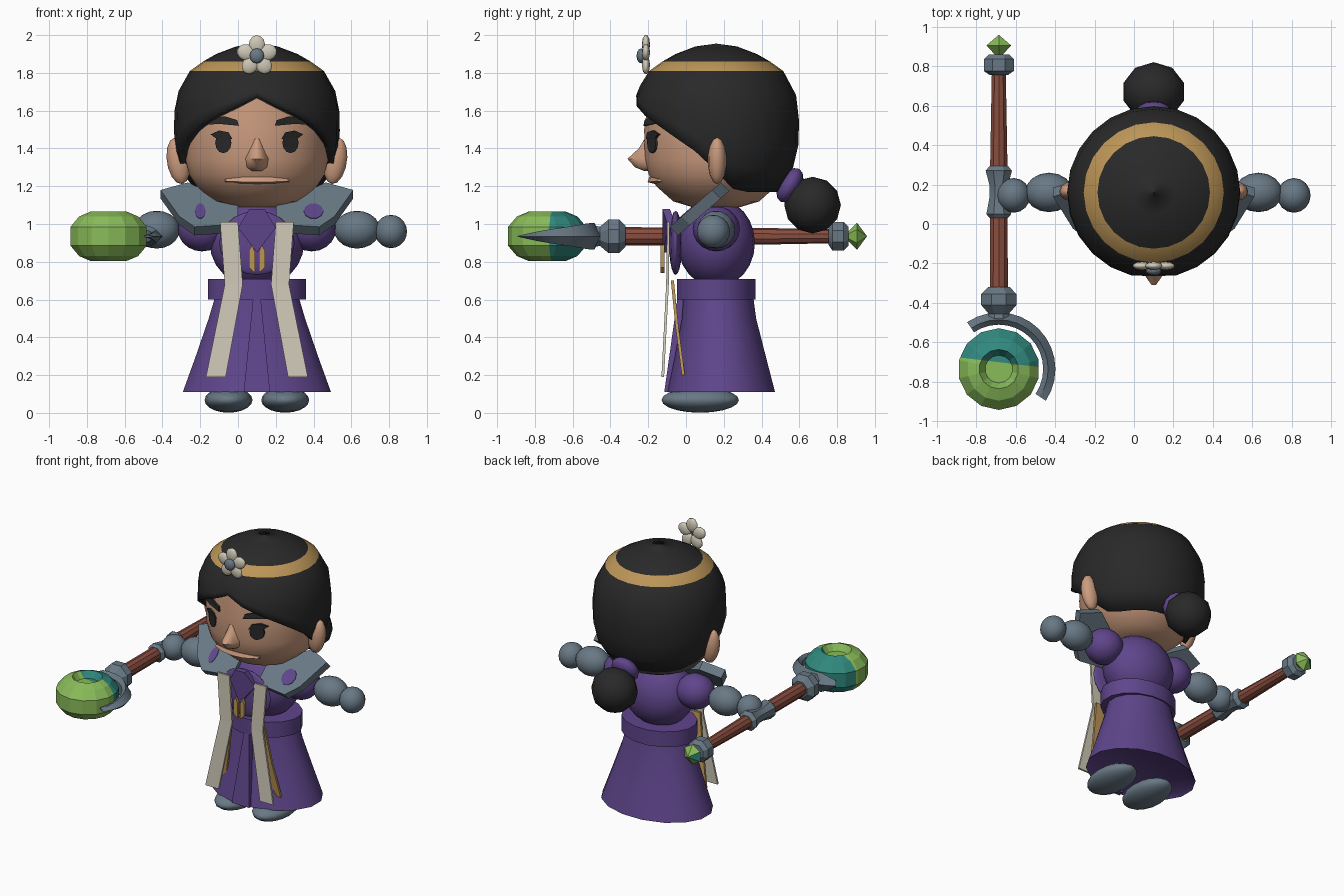
import bpy, bmesh, math
from mathutils import Vector

if "Cube" in bpy.data.objects:
    bpy.data.objects.remove(bpy.data.objects["Cube"])

CX, CY = 0.1, 0.16   # body axis


def mat(name, rgb):
    m = bpy.data.materials.new(name)
    m.diffuse_color = (*rgb, 1)
    m.use_nodes = True
    m.node_tree.nodes["Principled BSDF"].inputs["Base Color"].default_value = m.diffuse_color
    return m


BLACK = mat("hair black", (0.022, 0.022, 0.022))
SKIN = mat("skin", (0.60, 0.33, 0.21))
PURPLE = mat("robe purple", (0.115, 0.06, 0.26))
STEEL = mat("blue grey", (0.14, 0.19, 0.235))
CREAM = mat("cream", (0.62, 0.58, 0.47))
GOLD = mat("gold", (0.50, 0.30, 0.095))
WOOD = mat("red brown", (0.25, 0.075, 0.05))
GREEN = mat("orb green", (0.25, 0.50, 0.10))
TEAL = mat("orb teal", (0.03, 0.25, 0.21))


def finish(name, bm, mats, angle=35):
    bmesh.ops.remove_doubles(bm, verts=bm.verts, dist=1e-5)
    bmesh.ops.recalc_face_normals(bm, faces=bm.faces)
    me = bpy.data.meshes.new(name)
    bm.to_mesh(me)
    bm.free()
    for m in (mats if isinstance(mats, list) else [mats]):
        me.materials.append(m)
    if angle:
        me.polygons.foreach_set("use_smooth", [True] * len(me.polygons))
        me.set_sharp_from_angle(angle=math.radians(angle))
    ob = bpy.data.objects.new(name, me)
    bpy.context.collection.objects.link(ob)
    return ob


def loft(name, rings, mats, angle=35, caps=True, rule=None):
    """Skin a list of closed rings; rule(row) gives the material index."""
    bm = bmesh.new()
    vs = [[bm.verts.new(p) for p in r] for r in rings]
    n = len(rings[0])
    for i in range(len(vs) - 1):
        for j in range(n):
            k = (j + 1) % n
            f = bm.faces.new((vs[i][j], vs[i][k], vs[i + 1][k], vs[i + 1][j]))
            f.material_index = rule(i) if rule else 0
    if caps:
        bm.faces.new(vs[0])
        bm.faces.new(vs[-1])
    return finish(name, bm, mats, angle)


def circle(n, rx, ry, c, axis="z"):
    out = []
    for i in range(n):
        a = 2 * math.pi * (i + 0.5) / n
        u, v = rx * math.cos(a), ry * math.sin(a)
        out.append((c[0] + u, c[1] + v, c[2]) if axis == "z" else (c[0] + u, c[1], c[2] + v))
    return out


def ball(name, c, r, m, seg=16, tilt=(0, 0, 0), angle=50):
    bm = bmesh.new()
    bmesh.ops.create_uvsphere(bm, u_segments=seg, v_segments=max(6, seg * 5 // 8), radius=1)
    ob = finish(name, bm, m, angle)
    ob.location, ob.scale, ob.rotation_euler = c, r, tilt
    return ob


def plate(name, pts, yf, depth, m):
    """Outline in x,z laid on the depth surface yf and pushed back by depth."""
    front = [Vector((x, yf(x, z), z)) for x, z in pts]
    return loft(name, [front, [p + Vector(depth) for p in front]], m, 0)


def mirrored(pts, s):
    return [(CX + s * x, z) for x, z in pts]


def interp(table, t):
    if t <= table[0][0]:
        return table[0][1]
    for (a, u), (b, v) in zip(table, table[1:]):
        if t <= b:
            return u + (v - u) * (t - a) / (b - a)
    return table[-1][1]


# Head
FACE = [(1.09, 0.13), (1.12, 0.23), (1.2, 0.32), (1.26, 0.36), (1.34, 0.38), (1.5, 0.385), (1.75, 0.35)]
loft("head", [circle(24, r, r, (CX, CY, z)) for z, r in FACE], SKIN, 40)


def face_y(x, z):
    r = interp(FACE, z)
    return CY - math.sqrt(max(0, r * r - (x - CX) ** 2)) - 0.008


# Hair cap with parted front edge and gold headband
HAIR = [(1.17, 0.33), (1.25, 0.39), (1.35, 0.425), (1.45, 0.44), (1.65, 0.435), (1.73, 0.405),
        (1.81, 0.355), (1.86, 0.285), (1.90, 0.215), (1.94, 0.11), (1.955, 0.001)]
EDGE = [(0, 1.68), (20, 1.605), (40, 1.545), (60, 1.46), (80, 1.36), (95, 1.24), (108, 1.17)]
N = 24
rings = []
for z in (1.955, 1.94, 1.90, 1.86, 1.81, -1, -2, -3, -4, -5):
    ring = []
    for i in range(N):
        a = 360 * i / N
        low = interp(EDGE, min(a, 360 - a))
        zz = z if z > 0 else 1.81 + (low - 1.81) * -z / 5
        r = interp(HAIR, zz)
        ring.append((CX + r * math.sin(math.radians(a)), CY - r * math.cos(math.radians(a)), zz))
    rings.append(ring)
hair = loft("hair", rings, [BLACK, GOLD], 40, False, lambda i: 1 if i == 3 else 0)
sol = hair.modifiers.new("thickness", "SOLIDIFY")
sol.thickness, sol.offset = 0.06, -1

# Bun and tie
ball("hair_bun", (CX, 0.67, 1.10), (0.16, 0.15, 0.15), BLACK, 10)
ball("hair_tie", (CX, 0.55, 1.205), (0.1, 0.06, 0.1), PURPLE, 12, (math.radians(-30), 0, 0))

# Flower on the headband
for i in range(5):
    a = math.radians(90 + 72 * i)
    ball("flower_petal", (CX + 0.06 * math.cos(a), -0.212, 1.89 + 0.06 * math.sin(a)),
         (0.052, 0.022, 0.043), CREAM, 10, (0, -a, 0))
ball("flower_centre", (CX, -0.237, 1.89), (0.04, 0.025, 0.04), STEEL, 10)

# Nose and mouth
nose = [(1.45, 0.02, -0.22), (1.40, 0.045, -0.25), (1.345, 0.07, -0.31), (1.30, 0.06, -0.27), (1.28, 0.03, -0.22)]
loft("nose", [[(CX - w, -0.19, z), (CX - w * 0.6, (y - 0.22) / 2, z), (CX - w * 0.15, y, z),
               (CX + w * 0.15, y, z), (CX + w * 0.6, (y - 0.22) / 2, z), (CX + w, -0.19, z)]
              for z, w, y in nose], SKIN, 40)
loft("mouth", [[(CX + x, face_y(CX + x, 1.23) + 0.03, 1.23 - h), (CX + x, face_y(CX + x, 1.23) - 0.016, 1.23 - h * 0.4),
                (CX + x, face_y(CX + x, 1.23) - 0.006, 1.23 + h), (CX + x, face_y(CX + x, 1.23) + 0.03, 1.23 + h)]
               for x, h in ((-0.17, 0.008), (-0.08, 0.018), (0, 0.02), (0.08, 0.018), (0.17, 0.008))], SKIN, 30)

STRIP = [(1.02, -0.10), (0.68, -0.105), (0.19, -0.13)]
LINING = [(0.2, -0.022), (0.45, -0.055), (0.7, -0.08)]
for s in (-1, 1):
    # Eyes, lashes, brows, ears
    eye = [(0.178 + 0.043 * math.cos(a * math.pi / 6), 1.43 + 0.055 * math.sin(a * math.pi / 6)) for a in range(12)]
    plate("eye", mirrored(eye, s), face_y, (0, 0.02, 0), BLACK)
    plate("lash", mirrored([(0.13, 1.45), (0.15, 1.485), (0.2, 1.495), (0.245, 1.475), (0.22, 1.455)], s),
          lambda x, z: face_y(x, z) - 0.004, (0, 0.02, 0), BLACK)
    plate("brow", mirrored([(0.095, 1.52), (0.105, 1.55), (0.17, 1.57), (0.25, 1.56), (0.28, 1.525), (0.2, 1.53)], s),
          lambda x, z: face_y(x, z) - 0.008, (0, 0.03, 0), BLACK)
    ball("ear", (CX + s * 0.415, 0.165, 1.335), (0.062, 0.05, 0.125), SKIN, 12, (0, s * 0.15, 0))

    # Collar wings rising backwards, with round spots
    def wing(x, z):
        return -0.08 + (z - 0.99) * 1.15
    plate("collar_wing", mirrored([(0.1, 1.1), (0.1, 1.0), (0.33, 0.985), (0.41, 1.04), (0.51, 1.18), (0.365, 1.22)], s),
          wing, (0, 0.045, -0.045), STEEL)
    k = 0.052 if s > 0 else 0.027
    spot = [(0.3 + k * math.cos(a * math.pi / 5), 1.07 + 0.04 * math.sin(a * math.pi / 5)) for a in range(10)]
    plate("collar_spot", mirrored(spot, s), lambda x, z: wing(x, z) - 0.006, (0, 0.004, -0.004), PURPLE)

    # Sleeves, arms, hands, shoes
    ball("sleeve", (CX + s * 0.29, CY, 0.975), (0.13, 0.125, 0.12), PURPLE)
    ball("forearm", (CX + s * 0.53, CY, 0.97), (0.122, 0.1, 0.1), STEEL)
    ball("hand", (CX + s * 0.71, 0.145, 0.96), (0.085, 0.088, 0.088), STEEL)
    ball("shoe", (CX + s * 0.15, 0.075, 0.068), (0.127, 0.205, 0.067), STEEL)

    # Hanging stole with gold lining strip and tassel
    plate("stole_top", mirrored([(0.1, 1.01), (0.195, 1.01), (0.17, 0.68), (0.075, 0.68)], s),
          lambda x, z: interp(STRIP[::-1], z), (0, 0.014, 0), CREAM)
    plate("stole_tail", mirrored([(0.075, 0.68), (0.17, 0.68), (0.27, 0.19), (0.165, 0.19)], s),
          lambda x, z: interp(STRIP[::-1], z), (0, 0.014, 0), CREAM)
    for hi, lo, a, b in ((0.7, 0.45, 0.13, 0.17), (0.45, 0.2, 0.17, 0.22)):
        plate("stole_lining", mirrored([(a - 0.035, hi), (a + 0.035, hi), (b + 0.035, lo), (b - 0.035, lo)], s),
              lambda x, z: interp(LINING, z), (0, 0.016, 0), GOLD)
    plate("tassel", mirrored([(0.01, 0.85), (0.025, 0.89), (0.042, 0.86), (0.042, 0.77), (0.01, 0.74)], s),
          lambda x, z: -0.135, (0, 0.02, 0), GOLD)

# Torso, chest wrap and neck knot
ball("torso", (CX, CY, 0.9), (0.25, 0.205, 0.235), PURPLE, 20)
ball("chest_wrap", (CX, -0.055, 0.9), (0.2, 0.035, 0.17), PURPLE)
plate("neck_knot", [(0.0, 0.98), (0.06, 1.08), (0.14, 1.08), (0.2, 0.98), (0.1, 0.85)],
      lambda x, z: -0.125 + (0.035 if abs(x - CX) > 0.08 else 0), (0, 0.04, 0), PURPLE)

# Belt, skirt and front panel
loft("belt", [circle(16, 0.265, 0.212, (CX, CY, z)) for z in (0.6, 0.71)], PURPLE)
loft("skirt", [circle(16, rx, ry, (CX, y, z)) for z, rx, ry, y in
               ((0.65, 0.215, 0.185, 0.17), (0.5, 0.26, 0.2, 0.175), (0.3, 0.33, 0.245, 0.182),
                (0.11, 0.4, 0.29, 0.187), (0.13, 0.37, 0.265, 0.187))], PURPLE, 40)
plate("skirt_panel", [(0.085, 0.66), (0.115, 0.66), (0.17, 0.11), (0.03, 0.11)],
      lambda x, z: -0.115 + (z - 0.11) * 0.14, (0, 0.04, 0), PURPLE)

# Staff: rod, grip, ferrules, end gem
SX, SZ = -0.685, 0.935


def turned(name, prof, m, n=8, angle=30, rule=None):
    return loft(name, [circle(n, r, r, (SX, y, SZ), "y") for y, r in prof], m, angle, True, rule)


turned("staff_rod", [(-0.36, 0.048), (0.25, 0.047), (0.78, 0.037)], WOOD, 10)
turned("staff_grip", [(0.03, 0.05), (0.05, 0.068), (0.13, 0.052), (0.2, 0.052), (0.27, 0.072), (0.295, 0.05)], STEEL)
turned("rear_ferrule", [(0.755, 0.05), (0.775, 0.082), (0.835, 0.082), (0.86, 0.055)], STEEL)
turned("front_ferrule", [(-0.48, 0.06), (-0.455, 0.055), (-0.41, 0.097), (-0.355, 0.097), (-0.32, 0.06)], STEEL)
gem = turned("end_gem", [(0.855, 0.02), (0.905, 0.072), (0.957, 0.002)], [GREEN, TEAL], 6, 0)
for p in gem.data.polygons:
    p.material_index = 1 if p.center.x < SX - 0.02 and p.center.z > SZ else 0

# Orb with dished top and bottom, teal on the staff side
OC = (SX, -0.735)
prof = [(-0.085, 0.07), (-0.13, 0.1), (-0.105, 0.16), (-0.05, 0.207), (0.05, 0.207), (0.105, 0.16), (0.13, 0.1), (0.085, 0.07)]
orb = loft("orb", [circle(14, r, r, (*OC, SZ + z)) for z, r in prof], [GREEN, TEAL], 0)
bm = bmesh.new()
bm.from_mesh(orb.data)
bmesh.ops.bisect_plane(bm, geom=bm.verts[:] + bm.edges[:] + bm.faces[:],
                       plane_co=(SX, -0.70, SZ), plane_no=(0.12, 1, 0))
for f in bm.faces:
    c = f.calc_center_median()
    f.material_index = 1 if c.y + 0.12 * (c.x - SX) > -0.70 else 0
bm.to_mesh(orb.data)
bm.free()

# Curved claw around the orb
rings = []
for i in range(15):
    a = 124 - 158 * i / 14
    h = 0.07 * min(1, (126 - a) / 30 + 0.25) * max(0.03, min(1, (a + 34) / 95)) ** 0.7
    c, s = math.cos(math.radians(a)), math.sin(math.radians(a))
    rings.append([(OC[0] + r * c, OC[1] + r * s, SZ + z) for r, z in
                  ((0.225, -h * 0.6), (0.25, -h), (0.287, 0), (0.25, h), (0.225, h * 0.6))])
loft("orb_claw", rings, STEEL, 25)
